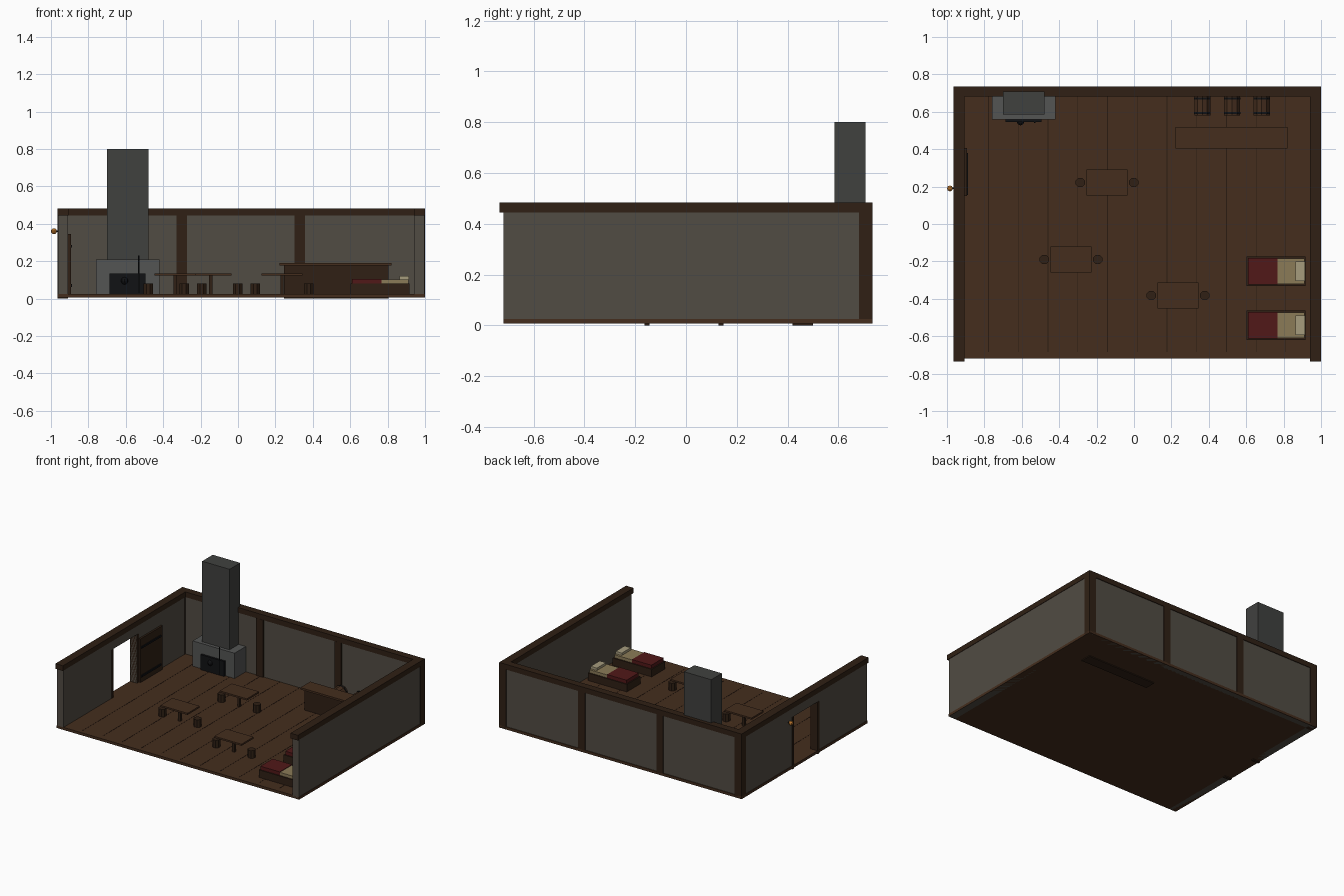
import bpy
from math import pi, radians

if "Cube" in bpy.data.objects:
    bpy.data.objects.remove(bpy.data.objects["Cube"])


def mat(name, r, g, b):
    """Material from 0-255 display colour."""
    m = bpy.data.materials.new(name)
    m.diffuse_color = [(c / 255) ** 2.2 for c in (r, g, b)] + [1]
    m.use_nodes = True
    m.node_tree.nodes["Principled BSDF"].inputs["Base Color"].default_value = m.diffuse_color
    return m


PLASTER = mat("plaster", 82, 77, 69)
TIMBER = mat("dark_timber", 51, 37, 27)
PLANK = mat("plank", 70, 49, 35)
GAP = mat("plank_gap", 46, 33, 24)
STONE = mat("stone", 66, 67, 65)
HEARTH = mat("hearth_stone", 84, 85, 84)
IRON = mat("iron", 24, 25, 27)
RED = mat("red_cloth", 82, 30, 30)
LINEN = mat("linen", 138, 122, 88)
PILLOW = mat("pillow_cloth", 165, 155, 125)
GLOW = mat("lantern_glow", 175, 110, 45)


def box(name, x, y, z, m):
    """Box from (min, max) ranges on each axis."""
    bpy.ops.mesh.primitive_cube_add(size=1, location=[sum(r) / 2 for r in (x, y, z)])
    o = bpy.context.object
    o.name = name
    o.scale = [r[1] - r[0] for r in (x, y, z)]
    o.data.materials.append(m)
    return o


def cyl(name, loc, r, depth, m, sides=8, rot=(0, 0, 0)):
    bpy.ops.mesh.primitive_cylinder_add(vertices=sides, radius=r, depth=depth,
                                        location=loc, rotation=rot)
    o = bpy.context.object
    o.name = name
    o.data.materials.append(m)
    return o


def ball(name, loc, r, m):
    bpy.ops.mesh.primitive_uv_sphere_add(segments=8, ring_count=6, radius=r, location=loc)
    o = bpy.context.object
    o.name = name
    o.data.materials.append(m)


L, R, F, B = -0.965, 1.0, -0.72, 0.735   # outer building limits
FL, WT = 0.025, 0.445                    # floor top, wall top

# Floor with plank joints
box("floor", (L, R), (F, B), (0.006, FL), PLANK)
for i in range(11):
    x = -0.778 + i * 0.159
    box("plank_joint", (x - 0.002, x + 0.002), (-0.685, 0.69), (FL - 0.002, FL + 0.001), GAP)

# Walls, with a doorway in the left one
box("right_wall", (0.945, R - 0.003), (F, 0.70), (0.006, WT), PLASTER)
box("back_wall", (L + 0.01, R - 0.01), (0.69, B - 0.005), (0.006, WT), PLASTER)
D0, D1, DT = -0.144, 0.128, 0.38
box("left_wall_front", (L + 0.003, -0.91), (F, D0), (0.006, WT), PLASTER)
box("left_wall_back", (L + 0.003, -0.91), (D1, 0.70), (0.006, WT), PLASTER)
box("left_wall_over_door", (L + 0.003, -0.91), (D0, D1), (DT, WT), PLASTER)

# Wall plates and timber posts
box("left_plate", (L, -0.905), (-0.735, B), (WT, 0.483), TIMBER)
box("right_plate", (0.94, R), (-0.735, B), (WT, 0.483), TIMBER)
box("back_plate", (-0.905, 0.94), (0.683, B), (WT, 0.483), TIMBER)
for x in (L, -0.33, 0.303, R - 0.056):
    box("wall_post", (x, x + 0.056), (0.682, B), (0.006, WT), TIMBER)

# Door frame, open leaf and straps
for y in (D0 - 0.019, D1):
    box("door_post", (L - 0.001, -0.908), (y, y + 0.02), (0, DT), TIMBER)
box("door_leaf", (-0.908, -0.894), (0.15, 0.405), (FL, 0.345), TIMBER)
for z in (0.07, 0.28):
    box("door_strap", (-0.895, -0.888), (0.155, 0.38), (z - 0.007, z + 0.007), IRON)

# Outside lantern
ball("lantern", (-0.984, 0.19, 0.36), 0.016, GLOW)
box("lantern_arm", (-0.985, -0.96), (0.186, 0.194), (0.356, 0.364), IRON)

# Fireplace
box("hearth", (-0.76, -0.42), (0.56, 0.70), (FL, 0.21), HEARTH)
box("chimney", (-0.70, -0.478), (0.585, 0.708), (0.20, 0.80), STONE)
box("firebox", (-0.687, -0.495), (0.545, 0.58), (FL, 0.135), IRON)
cyl("poker", (-0.53, 0.543, 0.13), 0.004, 0.2, IRON, 6)
ball("cooking_pot", (-0.607, 0.547, 0.095), 0.02, IRON)

# Bar counter
box("counter_body", (0.245, 0.805), (0.42, 0.50), (0, 0.178), TIMBER)
box("counter_top", (0.222, 0.822), (0.404, 0.519), (0.176, 0.19), PLANK)

# Barrels lying on cradles behind the counter
for x in (0.365, 0.525, 0.683):
    cyl("barrel", (x, 0.632, 0.095), 0.045, 0.104, PLANK, 10, (pi / 2, 0, 0))
    for y in (0.593, 0.671):
        cyl("barrel_hoop", (x, y, 0.095), 0.047, 0.01, IRON, 10, (pi / 2, 0, 0))
        box("barrel_cradle", (x - 0.04, x + 0.04), (y - 0.008, y + 0.008), (FL, 0.058), TIMBER)

# Tables, each with two stools
for x, y in ((-0.145, 0.222), (-0.337, -0.19), (0.235, -0.382)):
    box("table_top", (x - 0.11, x + 0.11), (y - 0.07, y + 0.07), (0.123, 0.135), PLANK)
    box("table_leg", (x - 0.009, x + 0.009), (y - 0.009, y + 0.009), (FL, 0.125), TIMBER)
    for s in (-1, 1):
        cyl("stool", (x + s * 0.143, y, 0.053), 0.027, 0.056, TIMBER, 8, (0, 0, radians(22.5)))

# Beds
for y in (-0.253, -0.541):
    box("bed_frame", (0.602, 0.918), (y - 0.078, y + 0.078), (FL, 0.08), TIMBER)
    box("mattress", (0.612, 0.912), (y - 0.069, y + 0.069), (0.075, 0.102), LINEN)
    box("blanket", (0.610, 0.767), (y - 0.071, y + 0.071), (0.078, 0.106), RED)
    box("pillow", (0.863, 0.913), (y - 0.052, y + 0.052), (0.1, 0.12), PILLOW)
